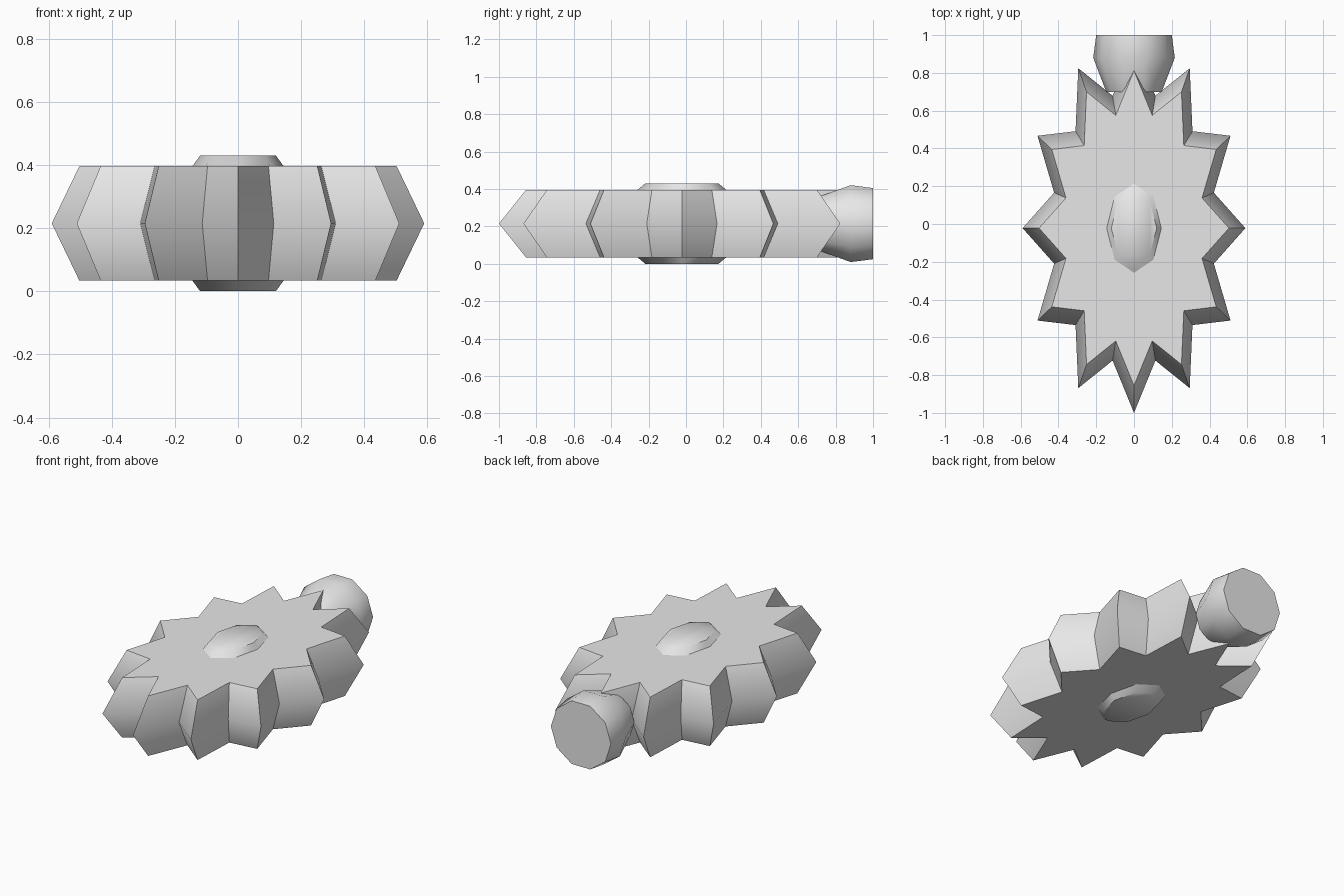
import bpy, bmesh, math
from mathutils import Vector

if "Cube" in bpy.data.objects:
    bpy.data.objects.remove(bpy.data.objects["Cube"])

grey = bpy.data.materials.new("light_grey")
grey.diffuse_color = (0.8, 0.8, 0.8, 1)
grey.use_nodes = True
grey.node_tree.nodes["Principled BSDF"].inputs["Base Color"].default_value = grey.diffuse_color

MID_Z = 0.215
CENTRE_Y = -0.022


def loft(name, rings):
    """Join matching rings of points into a closed body."""
    bm = bmesh.new()
    loops = [[bm.verts.new(p) for p in ring] for ring in rings]
    n = len(loops[0])
    for a, b in zip(loops, loops[1:]):
        for i in range(n):
            j = (i + 1) % n
            bm.faces.new((a[i], a[j], b[j], b[i]))
    bm.faces.new(loops[0][::-1])
    bm.faces.new(loops[-1])
    bmesh.ops.recalc_face_normals(bm, faces=bm.faces[:])
    mesh = bpy.data.meshes.new(name)
    bm.to_mesh(mesh)
    bm.free()
    mesh.materials.append(grey)
    mesh.shade_smooth()
    mesh.set_sharp_from_angle(angle=math.radians(50))
    obj = bpy.data.objects.new(name, mesh)
    bpy.context.collection.objects.link(obj)
    return obj


def oval(n, rx, ry, z, inner=1.0):
    """Oval ring; every second point is pulled in by the inner factor."""
    pts = []
    for i in range(n):
        a = 2 * math.pi * i / n
        k = inner if i % 2 else 1.0
        pts.append(Vector((rx * k * math.cos(a), CENTRE_Y + ry * k * math.sin(a), z)))
    return pts


def disc(n, r, y):
    """Ring around the y axis, for the knob."""
    return [Vector((r * math.cos(2 * math.pi * i / n), y,
                    MID_Z + r * math.sin(2 * math.pi * i / n))) for i in range(n)]


# Twelve-pointed oval body, widest at mid height
loft("star_body", [oval(24, 0.59 * s, 0.978 * s, z, 0.742)
                   for s, z in ((0.852, 0.034), (1.0, MID_Z), (0.852, 0.396))])

# Eight-sided hub, showing above and below the body
loft("hub", [oval(8, 0.12 * s, 0.196 * s, z)
             for s, z in ((1.0, 0.0), (2.3, MID_Z), (1.0, 0.43))])

# Ten-sided knob at the back
loft("back_knob", [disc(10, r, y) for r, y in ((0.147, 0.70), (0.216, 0.88), (0.2, 1.0))])
